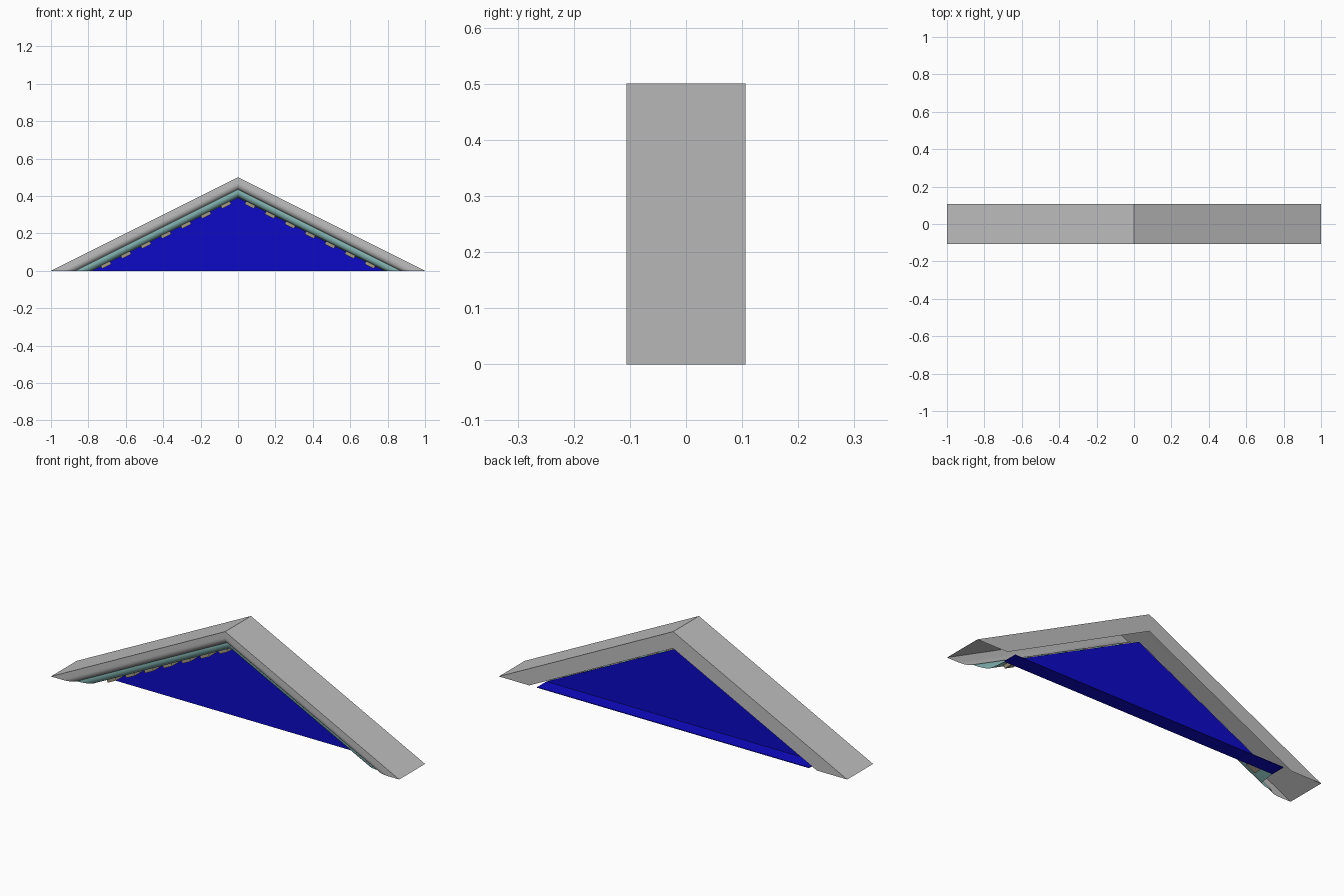
import bpy, bmesh, math
from mathutils import Matrix

cube = bpy.data.objects.get("Cube")
if cube:
    bpy.data.objects.remove(cube, do_unlink=True)

HEIGHT, DEPTH = 0.5, 0.106
PANEL_Y, PANEL_DROP = 0.03, 0.11


def material(name, rgb):
    mat = bpy.data.materials.new(name)
    mat.use_nodes = True
    mat.diffuse_color = (*rgb, 1)
    mat.node_tree.nodes["Principled BSDF"].inputs["Base Color"].default_value = (*rgb, 1)
    return mat


stone = material("light grey stone", (0.52, 0.52, 0.52))
teal = material("pale teal paint", (0.29, 0.59, 0.57))
blue = material("deep blue paint", (0.004, 0.003, 0.57))
tan = material("tan stone", (0.36, 0.32, 0.23))


def finish(name, bm, mat, smooth=False):
    mesh = bpy.data.meshes.new(name)
    bm.to_mesh(mesh)
    bm.free()
    mesh.materials.append(mat)
    obj = bpy.data.objects.new(name, mesh)
    bpy.context.collection.objects.link(obj)
    if smooth:
        bpy.ops.object.select_all(action="DESELECT")
        obj.select_set(True)
        bpy.context.view_layer.objects.active = obj
        bpy.ops.object.shade_smooth_by_angle(angle=math.radians(30))
    return obj


def sweep(name, profile, mat):
    """Run a (drop below the ridge, y) profile down both slopes, mitred at the apex."""
    bm = bmesh.new()
    apex = [bm.verts.new((0, y, HEIGHT - d)) for d, y in profile]
    for side in (1, -1):
        foot = [bm.verts.new((side * (1 - 2 * d), y, 0)) for d, y in profile]
        for i in range(len(profile) - 1):
            quad = [apex[i], apex[i + 1], foot[i + 1], foot[i]]
            bm.faces.new(quad if side > 0 else quad[::-1])
    return finish(name, bm, mat, smooth=True)


def arc(start, end, bulge, steps=8):
    """Quarter curve between two profile points; bulge keeps y first, else drop first."""
    pts = []
    for i in range(steps + 1):
        t = i / steps * math.pi / 2
        s, c = math.sin(t), 1 - math.cos(t)
        u, v = (s, c) if bulge else (c, s)
        pts.append((start[0] + (end[0] - start[0]) * u, start[1] + (end[1] - start[1]) * v))
    return pts


# Raking cornice: back face, top and rounded front lip, open at the feet
lip = arc((0.03, -DEPTH), (0.065, -0.08), True)
sweep("raking_cornice", [(0.087, DEPTH), (0, DEPTH), (0, -DEPTH)] + lip, stone)

# Painted moulding with its soffit running back to the panel
sweep("painted_moulding", arc((0.065, -0.08), (0.105, -0.05), True)
      + [(0.11, PANEL_Y)], teal)

# Row of dentils under the moulding on each slope
bm = bmesh.new()
slope = math.atan(HEIGHT)
for side in (1, -1):
    for i in range(7):
        x = 0.065 + 0.107 * i
        z = HEIGHT * (1 - x) - 0.113
        place = (Matrix.Translation((side * x, 0, z))
                 @ Matrix.Rotation(side * slope, 4, "Y")
                 @ Matrix.Diagonal((0.055, 0.06, 0.022, 1)))
        bmesh.ops.create_cube(bm, size=1, matrix=place)
finish("dentils", bm, tan)

# Triangular panel with a floor running to the back
half = 1 - 2 * PANEL_DROP
bm = bmesh.new()
left, right, top = [bm.verts.new(p) for p in (
    (-half, PANEL_Y, 0), (half, PANEL_Y, 0), (0, PANEL_Y, HEIGHT - PANEL_DROP))]
back_left, back_right = [bm.verts.new((s * half, DEPTH, 0)) for s in (-1, 1)]
bm.faces.new((left, right, top))
bm.faces.new((left, back_left, back_right, right))
panel = finish("tympanum_panel", bm, blue)
thick = panel.modifiers.new("thickness", "SOLIDIFY")
thick.thickness = 0.004
thick.offset = -1
